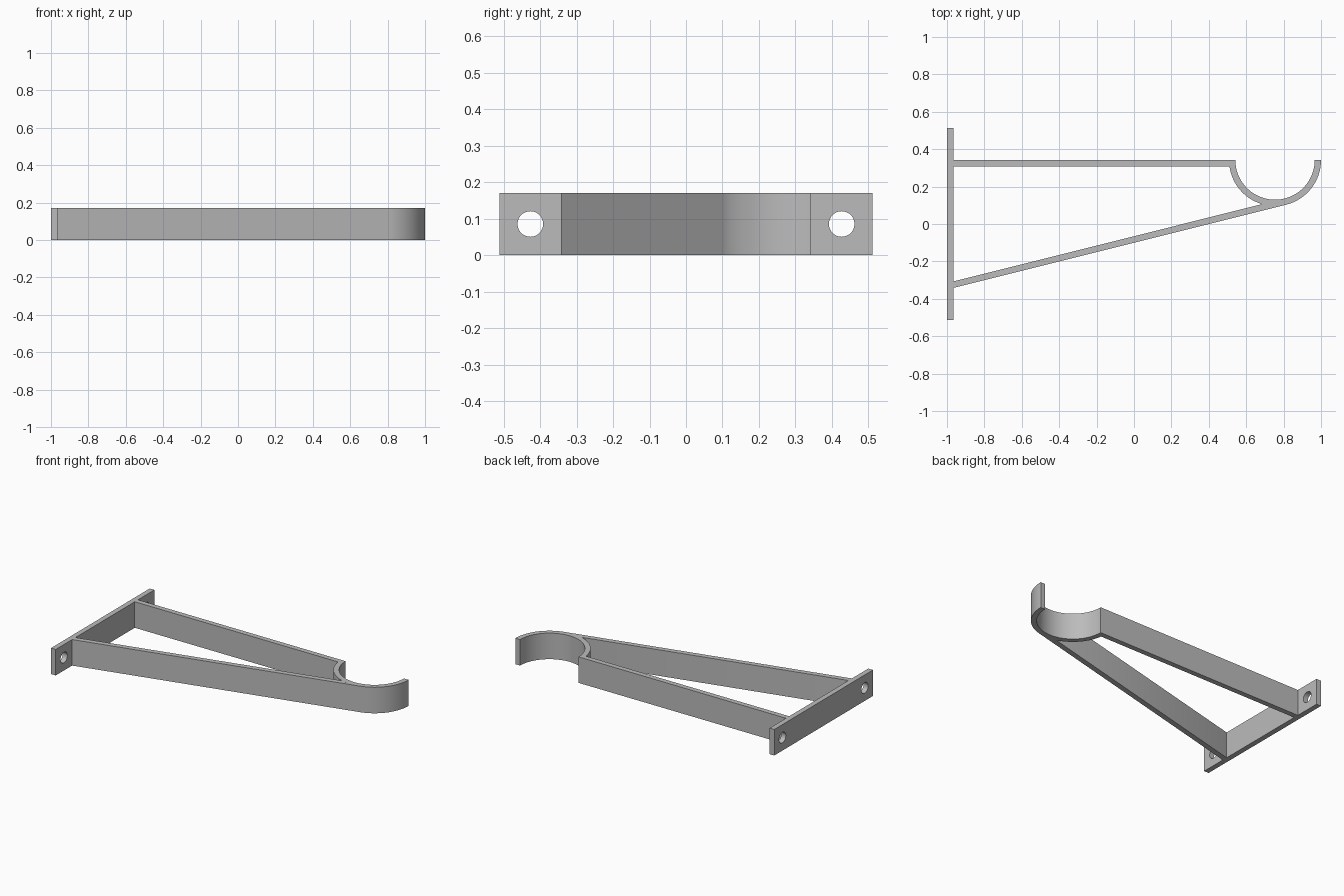
import bpy, bmesh, math
from mathutils import Vector

if "Cube" in bpy.data.objects:
    bpy.data.objects.remove(bpy.data.objects["Cube"], do_unlink=True)

HEIGHT = 0.171
WALL = 0.034
PLATE_X = -1 + WALL
BAR_TOP = 0.342
OUTER = 0.246
CENTRE = Vector((1 - OUTER, BAR_TOP))

grey = bpy.data.materials.new("plain grey")
grey.use_nodes = True
colour = (0.5, 0.5, 0.5, 1)
grey.diffuse_color = colour
grey.node_tree.nodes["Principled BSDF"].inputs["Base Color"].default_value = colour


def extrude(name, outline):
    """Raise a counter-clockwise outline from the ground to the strip height."""
    bm = bmesh.new()
    base = bm.faces.new([bm.verts.new((x, y, 0)) for x, y in outline])
    top = bmesh.ops.extrude_face_region(bm, geom=[base])["geom"]
    verts = [v for v in top if isinstance(v, bmesh.types.BMVert)]
    bmesh.ops.translate(bm, verts=verts, vec=(0, 0, HEIGHT))
    bmesh.ops.recalc_face_normals(bm, faces=bm.faces)
    mesh = bpy.data.meshes.new(name)
    bm.to_mesh(mesh)
    bm.free()
    mesh.materials.append(grey)
    obj = bpy.data.objects.new(name, mesh)
    bpy.context.collection.objects.link(obj)
    return obj


def arc(radius, start, end, steps):
    angles = [start + (end - start) * i / steps for i in range(steps + 1)]
    return [CENTRE + radius * Vector((math.cos(a), math.sin(a))) for a in angles]


def box_outline(x0, x1, y0, y1):
    return [(x0, y0), (x1, y0), (x1, y1), (x0, y1)]


# Mounting plate with two screw holes
plate = extrude("mounting_plate", box_outline(-1, PLATE_X, -0.512, 0.512))
for y in (-0.427, 0.427):
    bpy.ops.mesh.primitive_cylinder_add(
        vertices=48, radius=0.035, depth=0.2,
        location=(PLATE_X, y, HEIGHT / 2), rotation=(0, math.pi / 2, 0))
    cutter = bpy.context.object
    cutter.hide_render = True
    cutter.data.materials.append(grey)
    cut = plate.modifiers.new("screw_hole", "BOOLEAN")
    cut.operation, cut.solver, cut.object = "DIFFERENCE", "EXACT", cutter
    bpy.context.view_layer.objects.active = plate
    bpy.ops.object.modifier_apply(modifier=cut.name)
    bpy.data.objects.remove(cutter, do_unlink=True)

# Straight upper arm
bar_end = CENTRE.x - math.sqrt(OUTER ** 2 - WALL ** 2)
arm = extrude("straight_arm", box_outline(PLATE_X, bar_end, BAR_TOP - WALL, BAR_TOP))

# Half-round cradle
cradle = extrude("cradle", arc(OUTER, math.pi, 2 * math.pi, 64)
                 + arc(OUTER - WALL, 2 * math.pi, math.pi, 64))

# Diagonal brace, tangent to the cradle and ending along its outer curve
foot = Vector((PLATE_X, -BAR_TOP))
reach = CENTRE - foot
slope = math.atan2(reach.y, reach.x) - math.asin(OUTER / reach.length)
tangent = slope - math.pi / 2
meeting = tangent - math.acos((OUTER - WALL) / OUTER)
brace = extrude("diagonal_brace", [foot] + arc(OUTER, tangent, meeting, 16)
                + [foot + Vector((0, WALL / math.cos(slope)))])

# Smooth the curved walls while keeping crisp rims
for obj in (plate, arm, cradle, brace):
    bpy.ops.object.select_all(action="DESELECT")
    obj.select_set(True)
    bpy.context.view_layer.objects.active = obj
    bpy.ops.object.shade_smooth_by_angle(angle=math.radians(30))
